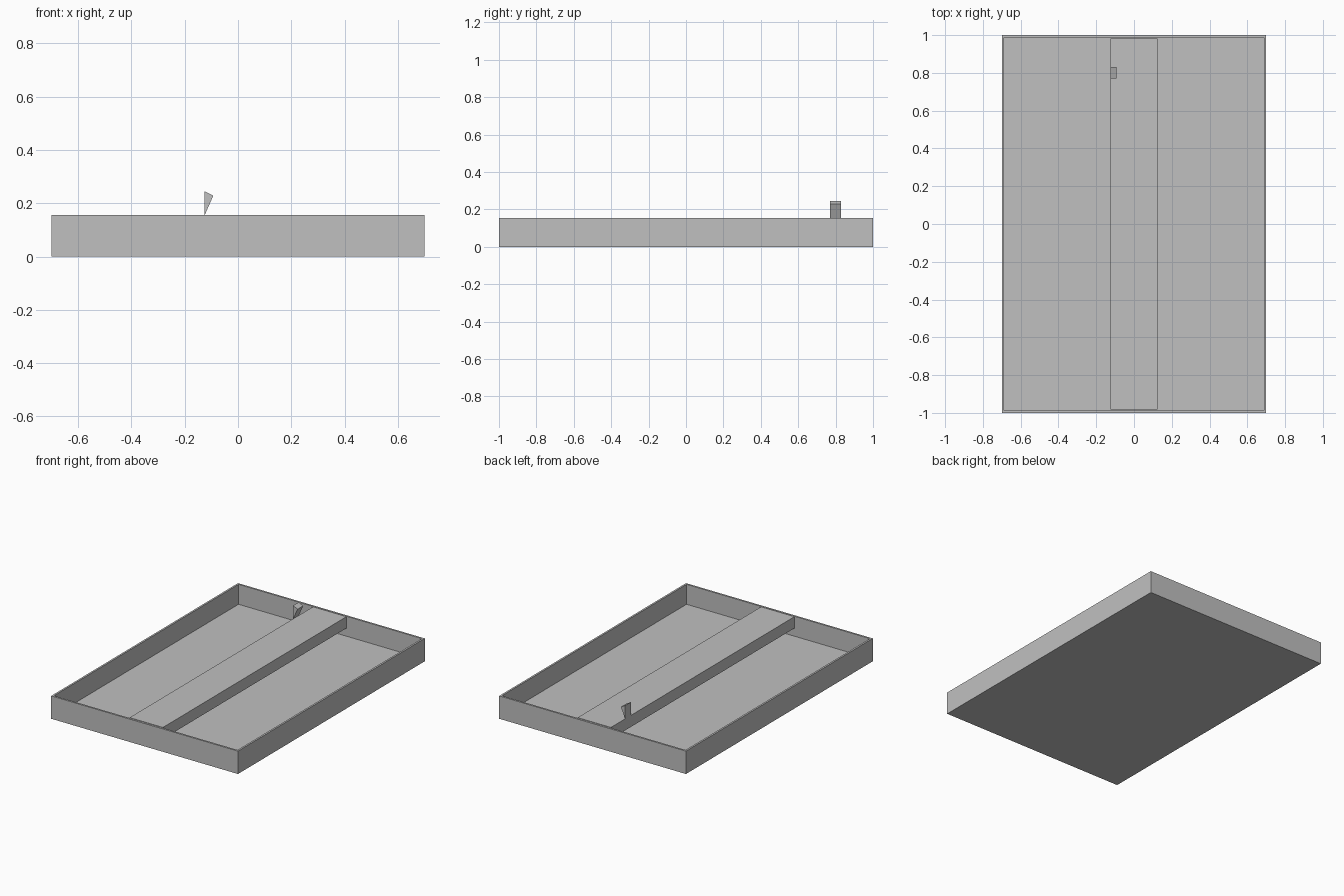
import bpy
import bmesh

cube = bpy.data.objects.get("Cube")
if cube:
    bpy.data.objects.remove(cube, do_unlink=True)

grey = bpy.data.materials.new("plain grey")
grey.use_nodes = True
colour = (0.527, 0.527, 0.527, 1)
grey.diffuse_color = colour
grey.node_tree.nodes["Principled BSDF"].inputs["Base Color"].default_value = colour


def box(bm, x, y, z):
    """Add a box spanning the given (low, high) ranges and return its vertices."""
    verts = bmesh.ops.create_cube(bm, size=1)["verts"]
    for v in verts:
        for axis, (low, high) in enumerate((x, y, z)):
            v.co[axis] = high if v.co[axis] > 0 else low
    return verts


def finish(name, bm):
    mesh = bpy.data.meshes.new(name)
    bm.to_mesh(mesh)
    bm.free()
    mesh.materials.append(grey)
    obj = bpy.data.objects.new(name, mesh)
    bpy.context.collection.objects.link(obj)
    return obj


HALF_X, HALF_Y, RIM = 0.7, 1.0, 0.155
WALL, FLOOR = 0.018, 0.02
PLANK = 0.125

# Open tray: inset the top face, then sink it to the floor
bm = bmesh.new()
box(bm, (-HALF_X, HALF_X), (-HALF_Y, HALF_Y), (0, RIM))
bm.normal_update()
top = max(bm.faces, key=lambda f: f.calc_center_median().z)
bmesh.ops.inset_region(bm, faces=[top], thickness=WALL)
sunk = bmesh.ops.extrude_face_region(bm, geom=[top])["geom"]
for v in (g for g in sunk if isinstance(g, bmesh.types.BMVert)):
    v.co.z = FLOOR
if top.is_valid:
    bmesh.ops.delete(bm, geom=[top], context="FACES_ONLY")
bmesh.ops.recalc_face_normals(bm, faces=bm.faces)
finish("tray", bm)

# Plank spanning the tray, flush with the rim and clear of the floor
bm = bmesh.new()
end = HALF_Y - WALL
box(bm, (-PLANK, PLANK), (-end, end), (0.077, RIM))
finish("centre_plank", bm)

# Small upright post with a sloping top on the plank edge
bm = bmesh.new()
for v in box(bm, (-PLANK, -0.093), (0.77, 0.83), (RIM, 0.245)):
    if v.co.z > RIM and v.co.x > -PLANK:
        v.co.z = 0.228
finish("post", bm)
